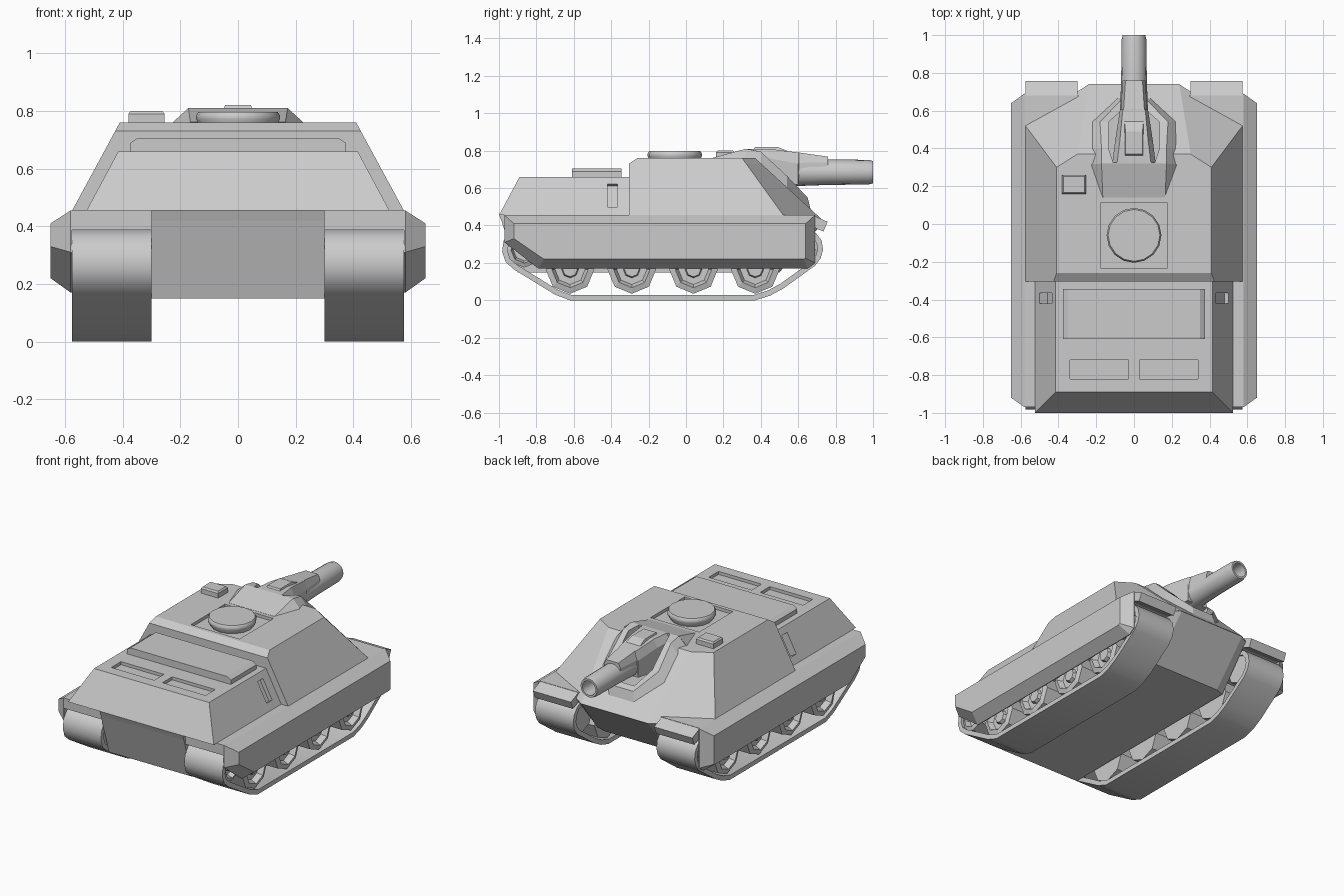
import bpy, bmesh
from math import pi, sin, cos, atan2
from mathutils import Vector, Matrix

if "Cube" in bpy.data.objects:
    bpy.data.objects.remove(bpy.data.objects["Cube"])


def loft(name, rings, closed=False, mirror=False, smooth=False, caps=True):
    """Skin a list of equal-length point rings."""
    bm = bmesh.new()
    vs = [[bm.verts.new(p) for p in r] for r in rings]
    n = len(vs[0])
    pairs = list(zip(vs, vs[1:])) + ([(vs[-1], vs[0])] if closed else [])
    for a, b in pairs:
        for i in range(n):
            j = (i + 1) % n
            bm.faces.new((a[i], a[j], b[j], b[i]))
    if caps and not closed:
        bm.faces.new(vs[0])
        bm.faces.new(vs[-1])
    bmesh.ops.recalc_face_normals(bm, faces=bm.faces)
    me = bpy.data.meshes.new(name)
    bm.to_mesh(me)
    bm.free()
    ob = bpy.data.objects.new(name, me)
    bpy.context.collection.objects.link(ob)
    if mirror:
        ob.modifiers.new("mirror", 'MIRROR')
    if smooth:
        bpy.context.view_layer.objects.active = ob
        bpy.ops.object.select_all(action='DESELECT')
        ob.select_set(True)
        bpy.ops.object.shade_smooth_by_angle(angle=0.6)
    return ob


def sym(half):
    """Right-half points plus their mirror images, as one ring."""
    return list(half) + [(-x, y, z) for x, y, z in reversed(half)]


def box(name, x0, x1, y0, y1, z0, z1, **kw):
    return loft(name, [[(x0, y0, z), (x1, y0, z), (x1, y1, z), (x0, y1, z)] for z in (z0, z1)], **kw)


def side_prism(name, prof, x0, x1, **kw):
    return loft(name, [[(x, y, z) for y, z in prof] for x in (x0, x1)], **kw)


def turned(name, prof, n, axis, origin, phase=0, **kw):
    """Rings of (radius, distance) around an axis through origin."""
    o = Vector(origin)
    rings = []
    for r, d in prof:
        ring = []
        for i in range(n):
            a = 2 * pi * i / n + phase
            u, v = r * cos(a), r * sin(a)
            ring.append(o + Vector({'x': (d, u, v), 'y': (u, d, v), 'z': (u, v, d)}[axis]))
        rings.append(ring)
    return loft(name, rings, **kw)


def cut(target, cutter):
    m = target.modifiers.new("cut", 'BOOLEAN')
    m.operation = 'DIFFERENCE'
    m.solver = 'EXACT'
    m.object = cutter
    cutter.hide_render = True
    cutter.hide_set(True)


# lower hull
loft("lower_hull", [
    sym([(.30, -.90, .15), (.30, .48, .15), (.24, .50, .15)]),
    sym([(.30, -.985, .42), (.30, .70, .42), (.24, .738, .42)]),
    sym([(.30, -.998, .455), (.30, .66, .455), (.24, .70, .455)])])

# fenders, rear flaps, skirts
box("fender", .295, .58, -.97, .68, .388, .455, mirror=True)
side_prism("rear_flap", [(.60, .455), (.68, .453), (.757, .42), (.735, .368), (.66, .40)], .30, .575, mirror=True)
inner = [(-.97, .455), (-.97, .31), (-.79, .17), (.65, .17), (.69, .20), (.69, .455)]
outer = [(-.92, .41), (-.92, .33), (-.76, .22), (.63, .22), (.64, .225), (.64, .41)]
loft("side_skirt", [[(.575, y, z) for y, z in inner], [(.58, y, z) for y, z in inner],
                    [(.65, y, z) for y, z in outer]], mirror=True)

# front engine deck with grilles and side slots
deck = loft("engine_deck", [
    sym([(.525, -1, .455), (.525, -.29, .455)]),
    sym([(.415, -.89, .66), (.415, -.29, .66)])])
for s in (-1, 1):
    g = sorted((.03 * s, .34 * s))
    cut(deck, box("grille_cutter", *g, -.82, -.72, .64, .70))
    slot = box("slot_cutter", -.025, .05, -.42, -.365, -.07, .07)
    slot.data.transform(Matrix.Translation((s * .468, 0, .56)) @
                        Matrix.Rotation(-s * atan2(.11, .205), 4, 'Y'))
    cut(deck, slot)
loft("deck_cover", [
    sym([(.375, -.61, .65), (.375, -.345, .65)]),
    sym([(.375, -.61, .688), (.375, -.345, .688)]),
    sym([(.35, -.61, .705), (.35, -.345, .705)])])

# casemate
body = loft("casemate", [
    sym([(.575, -.305, .455), (.575, .52, .455), (.24, .74, .42)]),
    sym([(.426, -.305, .73), (.426, .322, .73), (.295, .403, .73)]),
    sym([(.41, -.26, .76), (.41, .30, .76), (.30, .37, .76)])])
cut(body, box("hatch_cutter", -.175, .175, -.235, .115, .74, .80))
cut(body, loft("gun_port_cutter", [
    sym([(.11, .325, z), (.135, .40, z), (.135, .54, z), (.055, .61, z)]) for z in (.54, .9)]))

# roof details
turned("roof_hatch", [(.125, .735), (.145, .77), (.145, .785), (.137, .797)], 16, 'z', (0, -.06, 0), smooth=True)
loft("roof_periscope", [
    sym([(.0625, .16, .75), (.0625, .26, .75)]),
    sym([(.0625, .16, .79), (.0625, .26, .79)]),
    sym([(.055, .168, .80), (.055, .252, .80)])]).location.x = -.3175

# gun surround: roof ramp and raised collar
loft("gun_roof_ramp", [
    [(-.165, .14, .757), (.165, .14, .757), (.23, .315, .757), (-.23, .315, .757)],
    [(-.165, .14, .761), (.165, .14, .761), (.172, .32, .81), (-.172, .32, .81)]])
loft("gun_collar", [
    sym([(.23, .312, .75), (.23, .40, .72), (.23, .54, .59), (.09, .67, .47)]),
    sym([(.172, .32, .81), (.172, .40, .795), (.18, .54, .665), (.075, .65, .55)]),
    sym([(.11, .325, .81), (.135, .40, .795), (.135, .54, .665), (.055, .61, .565)]),
    sym([(.11, .325, .68), (.135, .40, .66), (.135, .54, .58), (.055, .61, .48)])], closed=True)

# gun
loft("gun_cradle", [sym([(wb, y, zb), (wb, y, zm), (wt, y, zt)]) for y, wb, wt, zb, zm, zt in (
    (.32, .115, .09, .62, .77, .81), (.44, .10, .075, .61, .76, .81),
    (.60, .075, .06, .62, .73, .79), (.605, .07, .055, .68, .735, .79), (.76, .06, .045, .72, .738, .768))])
loft("gun_sight", [
    sym([(.05, .35, .79), (.05, .55, .79)]),
    sym([(.05, .36, .805), (.05, .54, .80)]),
    sym([(.045, .37, .82), (.045, .49, .82)])])
turned("gun_barrel", [(.078, .44), (.074, .60), (.068, .76), (.066, .975), (.06, 1.0), (.047, 1.0), (.043, .80)],
       16, 'y', (0, 0, .685), smooth=True)

# tracks: offset band
path = [(-.62, 0), (.37, 0), (.45, .025), (.52, .063), (.69, .185), (.72, .225), (.733, .27), (.725, .32),
        (.69, .365), (.63, .388), (-.88, .388), (-.94, .365), (-.975, .32), (-.983, .26), (-.965, .205), (-.92, .165), (-.70, .03)]
pts = [Vector(p) for p in path]
inset = []
for i, p in enumerate(pts):
    d1 = (p - pts[i - 1]).normalized()
    d2 = (pts[(i + 1) % len(pts)] - p).normalized()
    n = (Vector((-d1.y, d1.x)) + Vector((-d2.y, d2.x))).normalized()
    inset.append(p + n * .03)
loft("track", [[(x, y, z) for y, z in prof] for x, prof in
               ((.30, pts), (.575, pts), (.575, inset), (.30, inset))], closed=True, mirror=True, smooth=True)

# road wheels and end wheels with dished faces
for y, z, r in [(-.62, .165, .13), (-.29, .165, .13), (.04, .165, .13), (.37, .165, .13),
                (-.865, .27, .095), (.62, .27, .095)]:
    turned("wheel", [(r, .31), (r, .555), (r * .75, .565), (r * .62, .53), (r * .35, .53), (r * .3, .55)],
           8, 'x', (0, y, z), phase=pi / 2, mirror=True)
